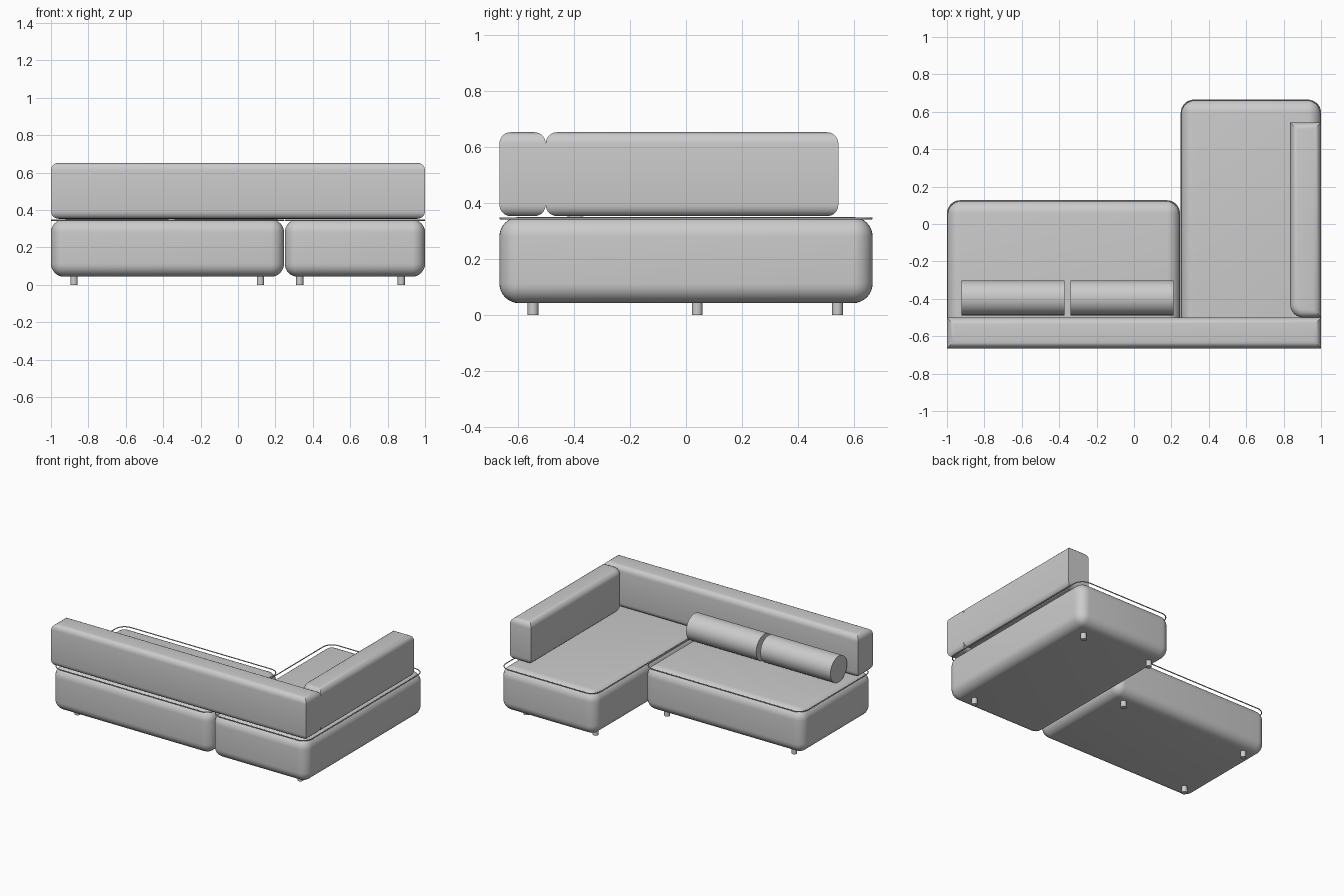
import bpy, bmesh, math

if "Cube" in bpy.data.objects:
    bpy.data.objects.remove(bpy.data.objects["Cube"])


def finish(bm, name, angle=35):
    bmesh.ops.recalc_face_normals(bm, faces=bm.faces)
    me = bpy.data.meshes.new(name)
    bm.to_mesh(me)
    bm.free()
    ob = bpy.data.objects.new(name, me)
    bpy.context.collection.objects.link(ob)
    bpy.ops.object.select_all(action='DESELECT')
    ob.select_set(True)
    bpy.context.view_layer.objects.active = ob
    bpy.ops.object.shade_smooth_by_angle(angle=math.radians(angle))
    return ob


def box(lo, hi):
    bm = bmesh.new()
    bmesh.ops.create_cube(bm, size=1)
    for v in bm.verts:
        v.co = [(a + b) / 2 + c * (b - a) for a, b, c in zip(lo, hi, v.co)]
    return bm


def is_vertical(e):
    return abs(e.verts[0].co.z - e.verts[1].co.z) > 0.1


def bevel(bm, edges, r, seg):
    bmesh.ops.bevel(bm, geom=edges, offset=r, offset_type='OFFSET', segments=seg,
                    profile=0.5, affect='EDGES', clamp_overlap=True)


# Soft block rounded on every edge
def seat_base(name, lo, hi):
    bm = box(lo, hi)
    bevel(bm, bm.edges[:], 0.07, 8)
    finish(bm, name)


# Cushion with rounded top and bottom rims and mitred upright corners
def cushion(name, lo, hi, round_corner=None):
    bm = box(lo, hi)
    if round_corner:
        es = [e for e in bm.edges if is_vertical(e) and
              all(abs(e.verts[0].co[i] - round_corner[i]) < 0.01 for i in (0, 1))]
        bevel(bm, es, 0.07, 6)
    bevel(bm, [e for e in bm.edges if not is_vertical(e)], 0.04, 5)
    finish(bm, name)


# Thin piping loop around a seat outline
def piping(name, x0, x1, y0, y1, z, r=0.07, n=8):
    pts = []
    for k, (cx, cy) in enumerate([(x1 - r, y1 - r), (x0 + r, y1 - r),
                                  (x0 + r, y0 + r), (x1 - r, y0 + r)]):
        for i in range(n + 1):
            a = math.pi / 2 * (k + i / n)
            pts.append((cx + r * math.cos(a), cy + r * math.sin(a), z, 1))
    cu = bpy.data.curves.new(name, 'CURVE')
    cu.dimensions = '3D'
    sp = cu.splines.new('POLY')
    sp.points.add(len(pts) - 1)
    for p, co in zip(sp.points, pts):
        p.co = co
    sp.use_cyclic_u = True
    cu.bevel_depth = 0.0035
    cu.bevel_resolution = 2
    ob = bpy.data.objects.new(name, cu)
    bpy.context.collection.objects.link(ob)
    bpy.ops.object.select_all(action='DESELECT')
    ob.select_set(True)
    bpy.context.view_layer.objects.active = ob
    bpy.ops.object.convert(target='MESH')


def cylinder(name, loc, r, depth, sides, along_x=False):
    bm = bmesh.new()
    bmesh.ops.create_cone(bm, cap_ends=True, segments=sides, radius1=r, radius2=r, depth=depth)
    ob = finish(bm, name)
    ob.location = loc
    if along_x:
        ob.rotation_euler[1] = math.pi / 2


# Seat blocks with their piping
for name, x0, x1, y1 in [("left_seat", -1, 0.246, 0.127), ("chaise_seat", 0.25, 1, 0.665)]:
    seat_base(name, (x0, -0.665, 0.043), (x1, y1, 0.35))
    piping(name + "_piping", x0 + 0.003, x1 - 0.003, -0.662, y1 - 0.003, 0.345)

# Backrest and armrest
cushion("backrest", (-1, -0.665, 0.353), (1, -0.5, 0.652))
cushion("armrest", (0.835, -0.5, 0.353), (1, 0.543, 0.652), (0.835, -0.5))

# Bolster pillows
for x in (-0.646, -0.064):
    cylinder("bolster", (x, -0.395, 0.441), 0.093, 0.55, 40, True)

# Three short feet per seat
for x, y in [(-0.877, -0.545), (-0.877, 0.04), (0.12, 0.04),
             (0.873, -0.545), (0.873, 0.54), (0.33, 0.54)]:
    cylinder("foot", (x, y, 0.03), 0.019, 0.06, 20)
